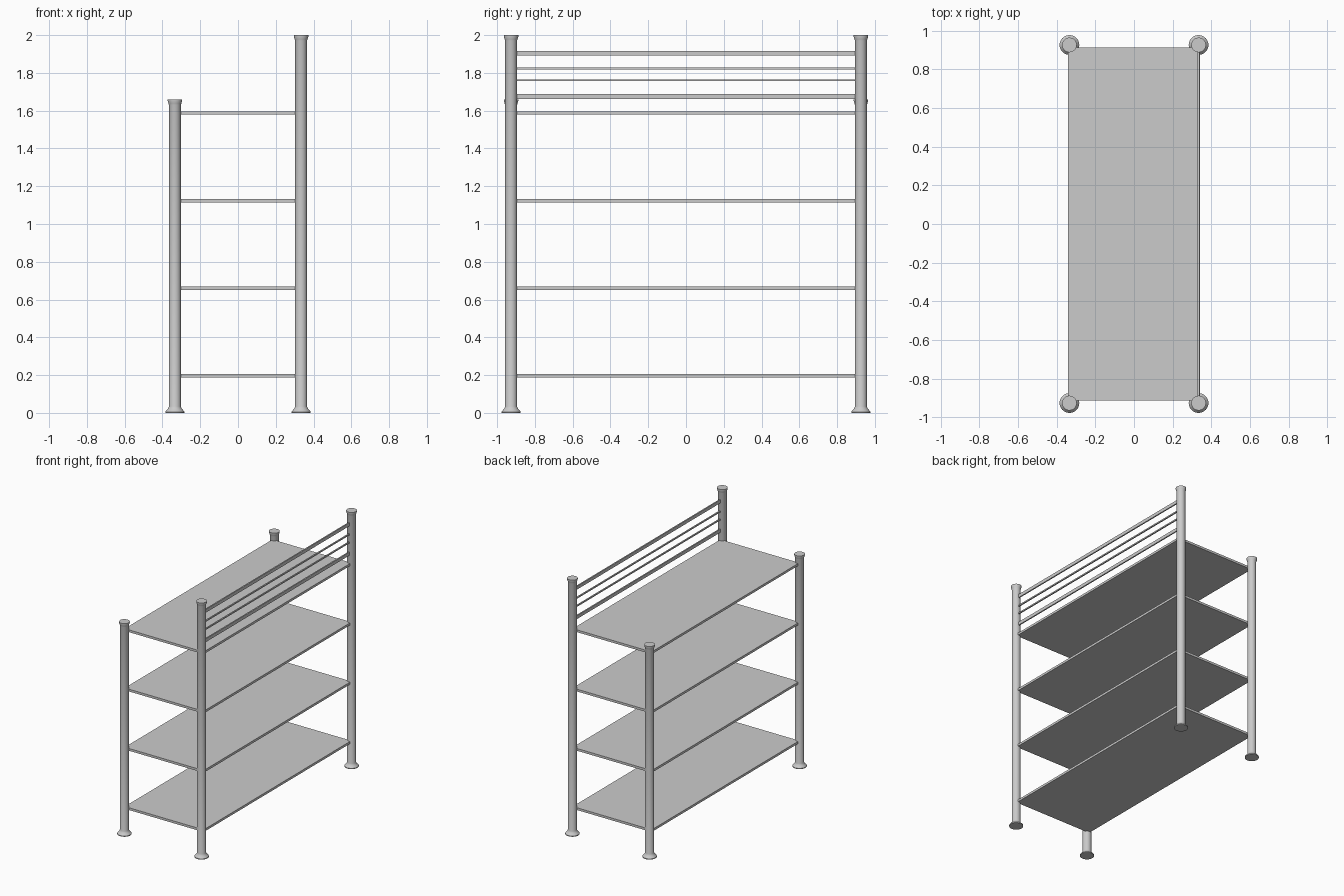
import bpy, bmesh, math

if "Cube" in bpy.data.objects:
    bpy.data.objects.remove(bpy.data.objects["Cube"])

PX, PY = 0.334, 0.926   # post centres


def box(name, center, size):
    bm = bmesh.new()
    bmesh.ops.create_cube(bm, size=1)
    bmesh.ops.scale(bm, vec=size, verts=bm.verts)
    bmesh.ops.translate(bm, vec=center, verts=bm.verts)
    me = bpy.data.meshes.new(name)
    bm.to_mesh(me)
    bm.free()
    ob = bpy.data.objects.new(name, me)
    bpy.context.collection.objects.link(ob)
    return ob


def lathe(name, profile, location, sides=32):
    bm = bmesh.new()
    rings = []
    for r, z in profile:
        rings.append([bm.verts.new((r * math.cos(2 * math.pi * i / sides),
                                    r * math.sin(2 * math.pi * i / sides), z))
                      for i in range(sides)])
    for a, b in zip(rings, rings[1:]):
        for i in range(sides):
            j = (i + 1) % sides
            bm.faces.new((a[i], a[j], b[j], b[i]))
    bm.faces.new(rings[0][::-1])
    bm.faces.new(rings[-1])
    me = bpy.data.meshes.new(name)
    bm.to_mesh(me)
    bm.free()
    ob = bpy.data.objects.new(name, me)
    ob.location = location
    bpy.context.collection.objects.link(ob)
    bpy.ops.object.select_all(action='DESELECT')
    ob.select_set(True)
    bpy.context.view_layer.objects.active = ob
    bpy.ops.object.shade_smooth_by_angle(angle=math.radians(35))
    return ob


# Round posts with flared feet and caps; the left pair is shorter
for side, sx, h in (("left", -1, 1.66), ("right", 1, 2.0)):
    profile = [(0.051, 0), (0.051, 0.006), (0.042, 0.016), (0.035, 0.025), (0.0315, 0.034),
               (0.0315, h - 0.03), (0.034, h - 0.022), (0.038, h - 0.009), (0.038, h)]
    for end, sy in (("front", -1), ("back", 1)):
        lathe(f"post_{end}_{side}", profile, (sx * PX, sy * PY, 0))

# Four thin shelves
for i in range(4):
    box(f"shelf_{i + 1}", (0, 0, 0.197 + i * 0.4635), (0.682, 1.824, 0.018))

# Guard rails between the tall posts: two wide, two thin
for i, (z, height) in enumerate(((1.674, 0.026), (1.761, 0.010), (1.824, 0.010), (1.904, 0.026))):
    box(f"guard_rail_{i + 1}", (PX, 0, z), (0.010, 2 * PY - 0.02, height))
